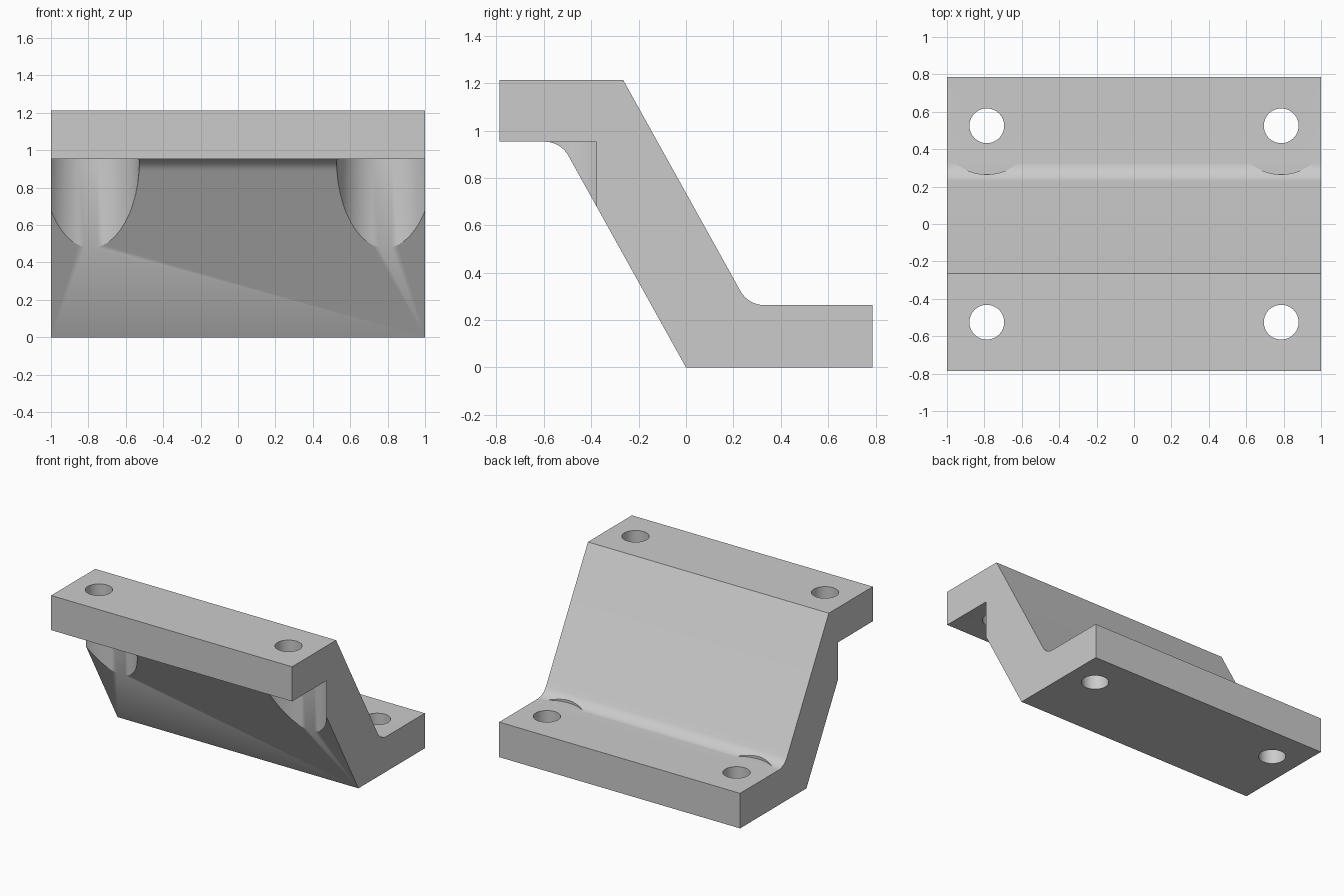
import bpy, bmesh
from math import atan, cos, sin, tan, pi

if "Cube" in bpy.data.objects:
    bpy.data.objects.remove(bpy.data.objects["Cube"], do_unlink=True)

grey = bpy.data.materials.new("plain grey")
grey.use_nodes = True
colour = (0.6, 0.6, 0.6, 1)
grey.diffuse_color = colour
grey.node_tree.nodes["Principled BSDF"].inputs["Base Color"].default_value = colour

HEIGHT, THICK, HALF_Y = 1.213, 0.263, 0.787
SHELF = HEIGHT - 0.26          # underside of the upper flange
SLOPE = 1.8                    # rise over run of the web
HOLE_X, HOLE_Y = 0.787, 0.525


def fillet(y, z, side, radius=0.115, steps=8):
    """Arc rounding an inner corner; side is the flange direction."""
    turn = atan(SLOPE)
    cy, cz = y + side * radius * tan(turn / 2), z + side * radius
    return [(cy - side * radius * sin(turn * i / steps),
             cz - side * radius * cos(turn * i / steps)) for i in range(steps + 1)]


def make_object(name, bm):
    mesh = bpy.data.meshes.new(name)
    bmesh.ops.recalc_face_normals(bm, faces=bm.faces)
    bm.to_mesh(mesh)
    bm.free()
    mesh.materials.append(grey)
    obj = bpy.data.objects.new(name, mesh)
    bpy.context.collection.objects.link(obj)
    return obj


# Stepped side profile, extruded across the width
top_y = -0.265
upper_corner = top_y + (HEIGHT - THICK) / SLOPE
lower_corner = -SHELF / SLOPE
profile = [(-HALF_Y, HEIGHT), (top_y, HEIGHT)]
profile += reversed(fillet(upper_corner, THICK, 1))
profile += [(HALF_Y, THICK), (HALF_Y, 0), (0, 0)]
profile += reversed(fillet(lower_corner, SHELF, -1))
profile += [(-HALF_Y, SHELF)]
bm = bmesh.new()
face = bm.faces.new([bm.verts.new((-1, y, z)) for y, z in profile])
ext = bmesh.ops.extrude_face_region(bm, geom=[face])
bmesh.ops.translate(bm, vec=(2, 0, 0),
                    verts=[v for v in ext["geom"] if isinstance(v, bmesh.types.BMVert)])
bracket = make_object("stepped_bracket", bm)


def cut(name, x, y, radius, z0, z1):
    """Subtract an upright cylinder from the bracket."""
    bm = bmesh.new()
    bmesh.ops.create_cone(bm, cap_ends=True, segments=48, radius1=radius,
                          radius2=radius, depth=z1 - z0)
    bmesh.ops.translate(bm, vec=(x, y, (z0 + z1) / 2), verts=bm.verts)
    cutter = make_object(name, bm)
    cutter.hide_render = True
    bpy.context.view_layer.objects.active = bracket
    mod = bracket.modifiers.new(name, 'BOOLEAN')
    mod.operation, mod.solver, mod.object = 'DIFFERENCE', 'EXACT', cutter
    bpy.ops.object.modifier_apply(modifier=mod.name)
    bpy.data.objects.remove(cutter, do_unlink=True)


# Bolt holes and the bolt head clearances beside the web
GAP = 0.0005
for x in (-HOLE_X, HOLE_X):
    cut("lower_clearance", x, HOLE_Y, 0.26, THICK + GAP, HEIGHT)
    cut("upper_clearance", x, -HOLE_Y, 0.26, 0.2, SHELF - GAP)
    cut("lower_hole", x, HOLE_Y, 0.093, -0.1, THICK + 0.1)
    cut("upper_hole", x, -HOLE_Y, 0.093, SHELF - 0.1, HEIGHT + 0.1)

bpy.ops.object.select_all(action='DESELECT')
bracket.select_set(True)
bpy.context.view_layer.objects.active = bracket
bpy.ops.object.shade_smooth_by_angle(angle=pi / 6)
